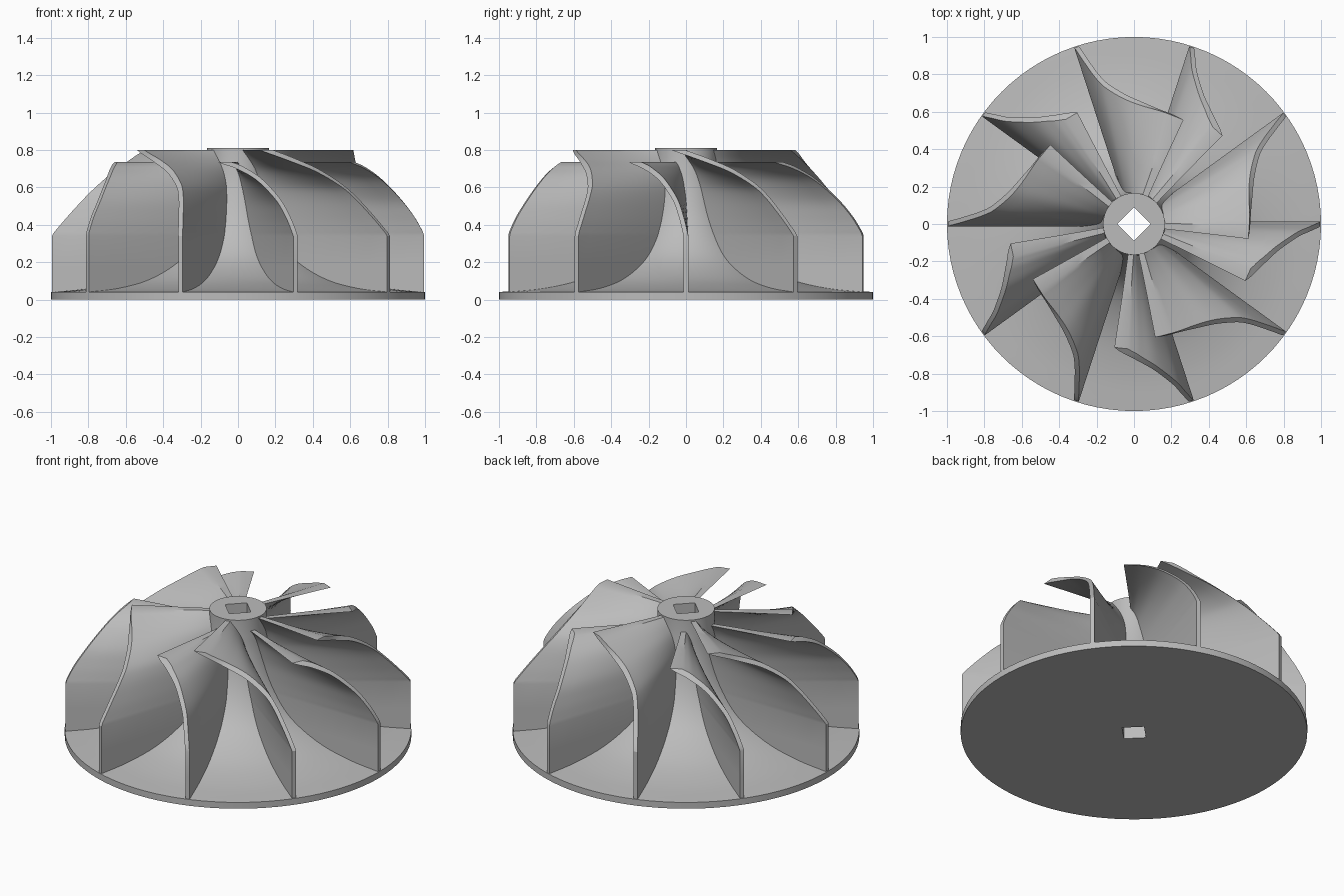
import bpy, bmesh
from math import cos, sin, radians, pi, sqrt
from mathutils import Vector

if "Cube" in bpy.data.objects:
    bpy.data.objects.remove(bpy.data.objects["Cube"])

metal = bpy.data.materials.new("light_grey_metal")
metal.use_nodes = True
COLOUR = (0.5, 0.5, 0.5, 1)
metal.diffuse_color = COLOUR
metal.node_tree.nodes["Principled BSDF"].inputs["Base Color"].default_value = COLOUR


def finish(bm, name, angle):
    bmesh.ops.recalc_face_normals(bm, faces=bm.faces)
    mesh = bpy.data.meshes.new(name)
    bm.to_mesh(mesh)
    bm.free()
    mesh.materials.append(metal)
    obj = bpy.data.objects.new(name, mesh)
    bpy.context.collection.objects.link(obj)
    bpy.ops.object.select_all(action='DESELECT')
    obj.select_set(True)
    bpy.context.view_layer.objects.active = obj
    bpy.ops.object.shade_smooth_by_angle(angle=radians(angle))
    return obj


def spline(keys, steps):
    """Catmull-Rom curve through the keys."""
    p = [Vector(k) for k in keys]
    p = [2 * p[0] - p[1]] + p + [2 * p[-1] - p[-2]]
    out = []
    for a, b, c, d in zip(p, p[1:], p[2:], p[3:]):
        for i in range(steps):
            t = i / steps
            out.append(0.5 * (2 * b + (c - a) * t + (2 * a - 5 * b + 4 * c - d) * t ** 2
                              + (3 * b - a - 3 * c + d) * t ** 3))
    return out + [p[-2]]


def loft(bm, rings, closed):
    """Bridge successive rings of points with quads."""
    rows = [[bm.verts.new(v) for v in ring] for ring in rings]
    n = len(rows[0])
    pairs = list(zip(rows, rows[1:])) + ([(rows[-1], rows[0])] if closed else [])
    for lo, hi in pairs:
        for i in range(n):
            j = (i + 1) % n
            bm.faces.new((lo[i], lo[j], hi[j], hi[i]))
    return rows


# Flared hub and base disc, with a square shaft hole through the middle
SEG = 96
BORE = 0.09
flare = spline([(1, .04), (.8, .06), (.6, .105), (.42, .19), (.31, .29),
                (.23, .43), (.18, .6), (.165, .74)], 4)
profile = [(1, 0)] + [tuple(p) for p in flare] + [(.165, .81)]


def circle(r, z):
    return [(r * cos(a), r * sin(a), z) for a in (2 * pi * i / SEG for i in range(SEG))]


def diamond(z):
    ring = []
    for i in range(SEG):
        a = 2 * pi * i / SEG
        r = BORE / (abs(cos(a)) + abs(sin(a)))
        ring.append((r * cos(a), r * sin(a), z))
    return ring


bm = bmesh.new()
loft(bm, [circle(r, z) for r, z in profile] + [diamond(.81), diamond(0)], True)
finish(bm, "hub_and_base", 35)

# Blade edge keys: height, outer radius, twist in degrees
FULL = [(.34, 1, 0), (.44, .915, -1.5), (.55, .815, -4), (.62, .745, -7.5),
        (.69, .675, -15), (.745, .63, -26), (.8, .615, -40)]
SHORT = [(.34, 1, 0), (.44, .945, -1.5), (.54, .87, -4), (.64, .78, -9.5),
         (.7, .715, -16.5), (.735, .667, -24)]
HALF_THICK = 0.0125
ROOT = 0.13
COLS = 8


def blade(name, keys, base_angle):
    rows = [Vector((.02, .995, 0)), Vector((.18, .995, 0))] + spline(keys, 5)
    rings = []
    for k, (z, tip, twist) in enumerate(rows):
        a, b = rows[max(k - 1, 0)], rows[min(k + 1, len(rows) - 1)]
        slope = radians(b[2] - a[2]) / (b[0] - a[0])
        ang = radians(base_angle + twist)
        out = Vector((cos(ang), sin(ang), 0))
        side = Vector((-sin(ang), cos(ang), 0))
        radii = [ROOT + (min(tip, .995) - ROOT) * i / COLS for i in range(COLS + 1)]
        ring = []
        for s, rs in ((-1, radii), (1, radii[::-1])):
            for r in rs:
                w = HALF_THICK * sqrt(1 + (r * slope) ** 2)
                ring.append(out * r + side * s * w + Vector((0, 0, z)))
        rings.append(ring)
    bm = bmesh.new()
    made = loft(bm, rings, False)
    # Close the foot and the flat leading edge
    for row in (made[0], made[-1]):
        for i in range(COLS):
            bm.faces.new((row[i], row[i + 1], row[-2 - i], row[-1 - i]))
    finish(bm, name, 30)


# Alternating short and full blades around the hub
for i in range(5):
    blade(f"short_blade_{i + 1}", SHORT, 72 * i)
    blade(f"full_blade_{i + 1}", FULL, 72 * i + 36)
